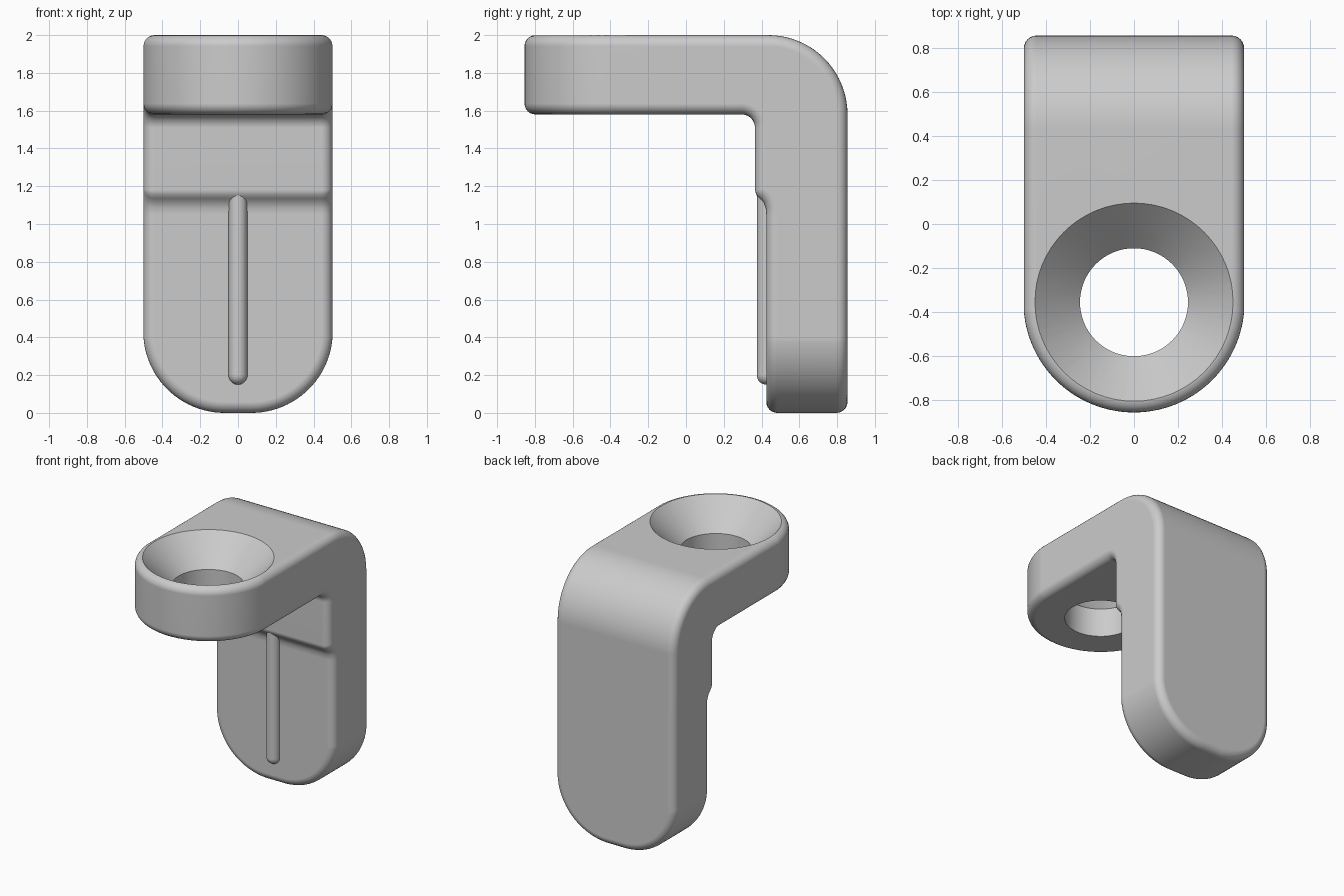
import bpy, bmesh
from math import sin, cos, radians
from mathutils import Matrix, Vector

if "Cube" in bpy.data.objects:
    bpy.data.objects.remove(bpy.data.objects["Cube"])

grey = bpy.data.materials.new("plain_grey")
grey.use_nodes = True
grey.diffuse_color = (0.6, 0.6, 0.6, 1)
grey.node_tree.nodes["Principled BSDF"].inputs["Base Color"].default_value = (0.6, 0.6, 0.6, 1)


def add_object(name, bm):
    bmesh.ops.recalc_face_normals(bm, faces=bm.faces[:])
    mesh = bpy.data.meshes.new(name)
    bm.to_mesh(mesh)
    bm.free()
    mesh.materials.append(grey)
    obj = bpy.data.objects.new(name, mesh)
    bpy.context.collection.objects.link(obj)
    return obj


def arc(cx, cy, rx, ry, start, end, steps):
    angles = [radians(start + (end - start) * i / steps) for i in range(steps + 1)]
    return [(cx + rx * cos(a), cy + ry * sin(a)) for a in angles]


def prism(name, points, place, low, high):
    """Extrude a flat outline; place(u, v, w) puts its points in space."""
    bm = bmesh.new()
    face = bm.faces.new([bm.verts.new(place(u, v, low)) for u, v in points])
    moved = bmesh.ops.extrude_face_region(bm, geom=[face])["geom"]
    shift = Vector(place(0, 0, high)) - Vector(place(0, 0, low))
    bmesh.ops.translate(bm, vec=shift, verts=[g for g in moved if isinstance(g, bmesh.types.BMVert)])
    return add_object(name, bm)


def boolean(obj, cutter, operation):
    mod = obj.modifiers.new(operation.title(), 'BOOLEAN')
    mod.object, mod.operation, mod.solver = cutter, operation, 'EXACT'
    cutter.hide_render = True


# Side profile: arm, rounded outer corner, leg, step and inner fillet
profile = [(-0.95, 1.58), (-0.95, 2.0)]
profile += arc(0.435, 1.58, 0.42, 0.42, 90, 0, 20)
profile += [(0.855, -0.1), (0.425, -0.1)]
profile += [(0.425, 1.05), (0.422, 1.085), (0.41, 1.115), (0.39, 1.135), (0.372, 1.155), (0.365, 1.18)]
profile += arc(0.295, 1.51, 0.07, 0.07, 0, 90, 8)
bracket = prism("bracket", profile, lambda u, v, w: (w, u, v), -0.5, 0.5)

# Round end of the arm
plan = [(-0.6, 0.95), (-0.6, -0.3)] + arc(0, -0.355, 0.5015, 0.5, 180, 360, 56)
plan += [(0.6, -0.3), (0.6, 0.95)]
arm_outline = prism("arm_outline", plan, lambda u, v, w: (u, v, w), -0.3, 2.3)
boolean(bracket, arm_outline, 'INTERSECT')

# Rounded foot of the leg
foot = [(-0.6, 2.2), (-0.6, 0.5)] + arc(-0.07, 0.43, 0.4315, 0.43, 180, 270, 24)
foot += arc(0.07, 0.43, 0.4315, 0.43, 270, 360, 24) + [(0.6, 0.5), (0.6, 2.2)]
leg_outline = prism("leg_outline", foot, lambda u, v, w: (u, w, v), -1.2, 1.2)
boolean(bracket, leg_outline, 'INTERSECT')

# Soft outer edges
bevel = bracket.modifiers.new("Bevel", 'BEVEL')
bevel.width, bevel.segments = 0.058, 6
bevel.limit_method, bevel.angle_limit = 'ANGLE', radians(40)
bevel.use_clamp_overlap = False

# Countersunk hole through the arm
bm = bmesh.new()
rings = []
for r, z in [(0.245, 1.4), (0.245, 1.795), (0.55, 2.1)]:
    rings.append([bm.verts.new((x, y, z)) for x, y in arc(0, -0.355, r, r, 0, 360, 64)[:-1]])
for a, b in zip(rings, rings[1:]):
    for i in range(64):
        j = (i + 1) % 64
        bm.faces.new((a[i], a[j], b[j], b[i]))
bm.faces.new(rings[0])
bm.faces.new(rings[-1])
hole = add_object("hole_cutter", bm)
boolean(bracket, hole, 'DIFFERENCE')

# Bake the bracket and drop the cutters
bpy.context.view_layer.update()
baked = bracket.evaluated_get(bpy.context.evaluated_depsgraph_get())
mesh = bpy.data.meshes.new_from_object(baked)
bracket.modifiers.clear()
bracket.data = mesh
for cutter in (arm_outline, leg_outline, hole):
    bpy.data.objects.remove(cutter)

# Raised round rib on the leg, running up into the step
bm = bmesh.new()
bmesh.ops.create_uvsphere(bm, u_segments=24, v_segments=16, radius=0.05,
                          matrix=Matrix.Translation((0, 0.425, 0.2)))
for v in bm.verts:
    if v.co.z > 0.201:
        v.co.z += 1.0
rib = add_object("rib", bm)

# Smooth shading with crisp hole rims
for obj in (bracket, rib):
    bpy.ops.object.select_all(action='DESELECT')
    obj.select_set(True)
    bpy.context.view_layer.objects.active = obj
    bpy.ops.object.shade_smooth_by_angle(angle=radians(32))
    weighted = obj.modifiers.new("WeightedNormal", 'WEIGHTED_NORMAL')
    weighted.keep_sharp = True
